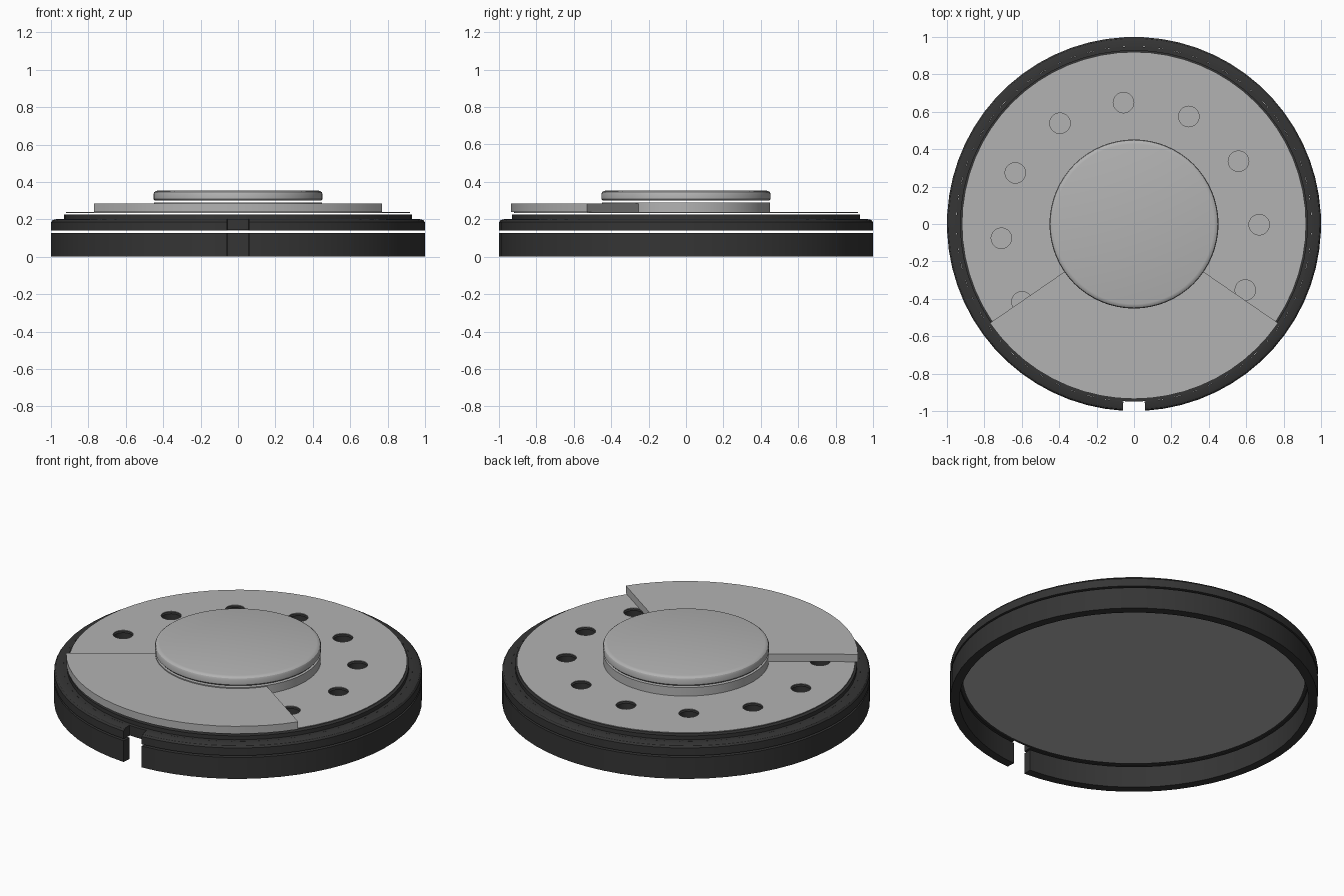
import bpy
import bmesh
import math

cube = bpy.data.objects.get("Cube")
if cube:
    bpy.data.objects.remove(cube, do_unlink=True)

SEGMENTS = 64


def make_material(name, value):
    mat = bpy.data.materials.new(name)
    mat.use_nodes = True
    colour = (value, value, value, 1)
    mat.diffuse_color = colour
    mat.node_tree.nodes["Principled BSDF"].inputs["Base Color"].default_value = colour
    return mat


GREY = make_material("light grey", 0.45)
DARK = make_material("charcoal", 0.035)


def finish(obj, mat):
    obj.data.materials.clear()
    obj.data.materials.append(mat)
    bpy.ops.object.select_all(action="DESELECT")
    obj.select_set(True)
    bpy.context.view_layer.objects.active = obj
    bpy.ops.object.shade_smooth_by_angle(angle=math.radians(30))


def lathe(name, profile, mat, start=0, end=360):
    """Sweep a closed (radius, z) profile about z, capping partial sweeps."""
    full = end - start >= 360
    steps = max(2, round(SEGMENTS * (end - start) / 360))
    bm = bmesh.new()
    rings = []
    for i in range(steps if full else steps + 1):
        a = math.radians(start + (end - start) * i / steps)
        rings.append([bm.verts.new((r * math.cos(a), r * math.sin(a), z))
                      for r, z in profile])
    n = len(profile)
    for i in range(steps):
        p, q = rings[i], rings[(i + 1) % len(rings)]
        for j in range(n):
            k = (j + 1) % n
            if profile[j][0] == 0 and profile[k][0] == 0:
                continue
            bm.faces.new((p[j], q[j], q[k], p[k]))
    if not full:
        bm.faces.new(rings[0])
        bm.faces.new(rings[-1])
    bmesh.ops.remove_doubles(bm, verts=bm.verts, dist=1e-5)
    bmesh.ops.recalc_face_normals(bm, faces=bm.faces)
    mesh = bpy.data.meshes.new(name)
    bm.to_mesh(mesh)
    bm.free()
    obj = bpy.data.objects.new(name, mesh)
    bpy.context.collection.objects.link(obj)
    finish(obj, mat)


def perforated_disc(name, radius, z0, z1, mat):
    """Disc pierced by the ring of twelve round holes."""
    curve = bpy.data.curves.new(name, "CURVE")
    curve.dimensions = "2D"
    curve.fill_mode = "BOTH"
    curve.extrude = (z1 - z0) / 2
    circles = [(0, 0, radius, SEGMENTS)]
    for i in range(12):
        a = math.radians(3 + 30 * i)
        circles.append((-0.02 + 0.69 * math.cos(a), -0.04 + 0.69 * math.sin(a), 0.055, 20))
    for cx, cy, r, n in circles:
        spline = curve.splines.new("POLY")
        spline.points.add(n - 1)
        spline.use_cyclic_u = True
        for k, point in enumerate(spline.points):
            t = 2 * math.pi * k / n
            point.co = (cx + r * math.cos(t), cy + r * math.sin(t), 0, 1)
    obj = bpy.data.objects.new(name, curve)
    obj.location.z = (z0 + z1) / 2
    bpy.context.collection.objects.link(obj)
    bpy.ops.object.select_all(action="DESELECT")
    obj.select_set(True)
    bpy.context.view_layer.objects.active = obj
    bpy.ops.object.convert(target="MESH")
    finish(bpy.context.view_layer.objects.active, mat)


# Rim rings, both open at the front notch
notch = math.degrees(math.asin(0.06))
opening = (-90 + notch, 270 - notch)
lathe("lower_rim", [(0.95, 0), (1, 0), (1, 0.128), (0.95, 0.128)], DARK, *opening)
lathe("upper_rim", [(0.95, 0.139), (1, 0.139), (1, 0.185), (0.993, 0.195),
                    (0.98, 0.2), (0.95, 0.202)], DARK, *opening)

# Perforated core with a closed floor
perforated_disc("core", 0.95, 0.142, 0.202, DARK)
perforated_disc("core_step", 0.93, 0.202, 0.225, DARK)
lathe("floor", [(0, 0.139), (0.93, 0.139), (0.93, 0.142), (0, 0.142)], GREY)

# Thin perforated deck and the raised front sector
perforated_disc("deck", 0.92, 0.235, 0.24, GREY)
lathe("front_sector", [(0.44, 0.24), (0.935, 0.24), (0.935, 0.285), (0.44, 0.285)],
      GREY, 214.5, 325.5)

# Central hub and rounded cap
lathe("hub", [(0, 0.24), (0.45, 0.24), (0.45, 0.291), (0, 0.291)], GREY)
lathe("cap", [(0, 0.3), (0.445, 0.3), (0.452, 0.308), (0.452, 0.335),
              (0.448, 0.345), (0.44, 0.351), (0.428, 0.354), (0, 0.354)], GREY)
